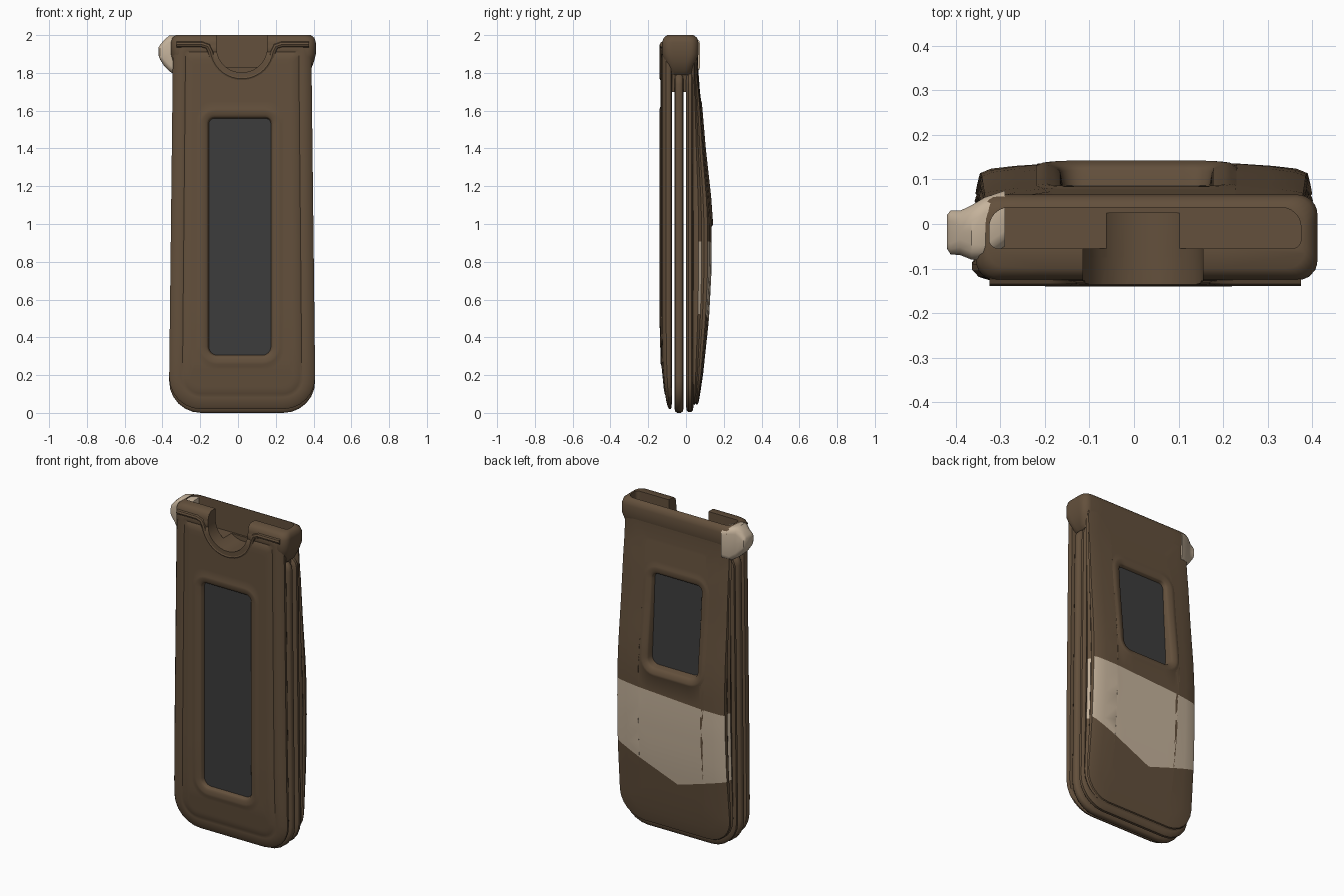
import bpy, bmesh, math
from mathutils import Vector

if "Cube" in bpy.data.objects:
    bpy.data.objects.remove(bpy.data.objects["Cube"])


def material(name, rgb):
    m = bpy.data.materials.new(name)
    m.use_nodes = True
    m.diffuse_color = (*rgb, 1)
    m.node_tree.nodes["Principled BSDF"].inputs["Base Color"].default_value = (*rgb, 1)
    return m


BROWN = material("brown leather", (0.125, 0.08, 0.045))
GREY = material("dark grey panel", (0.045, 0.045, 0.045))
TAN = material("tan patch", (0.56, 0.45, 0.33))


def rounded_rect(x0, x1, y0, y1, r_low, r_high, side=20, arc=6):
    """Points of a rounded rectangle, with evenly divided straight sides."""
    corners = [(x1, y0, -1, 1, r_low, -90), (x1, y1, -1, -1, r_high, 0),
               (x0, y1, 1, -1, r_high, 90), (x0, y0, 1, 1, r_low, 180)]
    arcs = []
    for x, y, sx, sy, r, start in corners:
        angles = [math.radians(start + 90 * i / arc) for i in range(arc + 1)]
        arcs.append([Vector((x + sx * r + r * math.cos(a), y + sy * r + r * math.sin(a)))
                     for a in angles])
    points = []
    for i, a in enumerate(arcs):
        points += a
        end = arcs[(i + 1) % 4][0]
        points += [a[-1].lerp(end, k / side) for k in range(1, side)]
    return points


def finish(obj, angle=40):
    bpy.ops.object.select_all(action="DESELECT")
    obj.select_set(True)
    bpy.context.view_layer.objects.active = obj
    bpy.ops.object.shade_smooth_by_angle(angle=math.radians(angle))


def loft(name, rings, mats, start_mat=0, end_mat=0, edit=None):
    """Bridge rings of equal point count into a closed solid."""
    bm = bmesh.new()
    loops = [[bm.verts.new(p) for p in ring] for ring in rings]
    for a, b in zip(loops, loops[1:]):
        n = len(a)
        for i in range(n):
            j = (i + 1) % n
            bm.faces.new((a[i], a[j], b[j], b[i]))
    bm.faces.new(loops[0]).material_index = start_mat
    bm.faces.new(loops[-1]).material_index = end_mat
    bmesh.ops.recalc_face_normals(bm, faces=bm.faces)
    if edit:
        edit(bm)
    mesh = bpy.data.meshes.new(name)
    bm.to_mesh(mesh)
    bm.free()
    for m in mats:
        mesh.materials.append(m)
    obj = bpy.data.objects.new(name, mesh)
    bpy.context.collection.objects.link(obj)
    return obj


def profile(points):
    """Smoothly interpolated depth as a function of height."""
    def f(z):
        for (a, ya), (b, yb) in zip(points, points[1:]):
            if z <= b:
                s = min(max((z - a) / (b - a), 0), 1)
                return ya + (yb - ya) * s
        return points[-1][1]
    return f


def plate(name, y0, depth, z0, z1, rim, window=None, start_mat=0, end_mat=1, edit=None):
    """Rounded plate from y0 out to depth(z); rim holds (inset, share of depth)."""
    flat = []
    for inset, t in rim:
        pts = rounded_rect(-0.385 + inset, 0.385 - inset, z0 + inset, z1 - inset,
                           max(0.17 - inset, 0.04), max(0.06 - inset, 0.02))
        flat.append(([Vector((0.022 + p.x * (1 - 0.03 * (p.y - 0.3)), p.y)) for p in pts], t))
    if window:
        wx0, wx1, wz0, wz1 = window
        frames = []
        for grow, t in [(0.055, 1), (0.043, 1.06), (0.03, 1.07), (0.015, 1.0),
                        (0.004, 0.95), (0, 0.88), (-0.006, 0.55)]:
            frames.append((rounded_rect(wx0 - grow, wx1 + grow, wz0 - grow, wz1 + grow,
                                        0.05 + grow, 0.035 + grow), t))
        outer, inner = flat[-1], frames[0]
        for k in range(1, 8):
            flat.append(([a.lerp(b, k / 8) for a, b in zip(outer[0], inner[0])], 1))
        flat += frames
    rings = [[(p.x, y0 + (depth(p.y) - y0) * t, p.y) for p in pts] for pts, t in flat]
    return loft(name, rings, [BROWN, GREY, TAN], start_mat, end_mat, edit)


def paint_band(bm):
    """Cut the slanted patch edges into the shell and colour between them."""
    def top(x):
        return 0.885 + 0.06 * x

    def bottom(x):
        return 0.35 + (0.42 * (x + 0.02) if x > -0.02 else -0.31 * (x + 0.02))
    for z, slope in [(0.885, 0.06), (0.358, 0.42), (0.344, -0.31)]:
        bmesh.ops.bisect_plane(bm, geom=bm.verts[:] + bm.edges[:] + bm.faces[:], dist=1e-5,
                               plane_co=(0, 0, z), plane_no=(-slope, 0, 1))
    bm.normal_update()
    for f in bm.faces:
        c = f.calc_center_median()
        if f.normal.y > 0.3 and bottom(c.x) < c.z < top(c.x):
            f.material_index = 2


# Layered plates, front to back
simple_rim = [(0.03, 0), (0.008, 0.1), (0, 0.3), (0, 0.7), (0.008, 0.9), (0.03, 1)]
front_depth = profile([(0, -0.1), (0.1, -0.115), (0.25, -0.13), (0.5, -0.136), (2, -0.136)])
front = plate("front_plate", -0.075, front_depth, 0.02, 1.98,
              [(0.03, 0), (0.006, 0.08), (0, 0.25), (0, 0.5), (0.012, 0.72), (0.04, 0.86),
               (0.062, 0.88), (0.07, 0.84), (0.082, 0.95), (0.11, 1)],
              window=(-0.16, 0.18, 0.3, 1.565))
middle = plate("middle_plate", -0.062, lambda z: -0.012, 0.0, 1.8, simple_rim, start_mat=1)
liner = plate("back_liner", 0.0, lambda z: 0.04, 0.005, 1.8, simple_rim, end_mat=0)
back_depth = profile([(0.03, 0.07), (0.2, 0.09), (0.5, 0.122), (0.75, 0.135), (1.0, 0.136),
                      (1.15, 0.126), (1.4, 0.1), (1.65, 0.08), (1.8, 0.062), (2, 0.068)])
shell = plate("back_shell", 0.03, back_depth, 0.035, 1.97,
              [(0.03, 0), (0.014, 0.15), (0.006, 0.35), (0.016, 0.5), (0.008, 0.62),
               (0.012, 0.8), (0.035, 0.89), (0.09, 0.95), (0.17, 1)],
              window=(-0.165, 0.175, 1.04, 1.6), edit=paint_band)

# Top cap that joins the plates
cap_rings = []
for z, inset in [(1.7, 0.06), (1.79, 0.05), (1.81, 0.028), (1.86, 0.01), (1.9, 0),
                 (1.96, 0), (1.985, 0.007), (2.0, 0.026)]:
    side_in = min(inset, 0.03)
    pts = rounded_rect(-0.355 + inset, 0.412 - inset, -0.126 + side_in, 0.066 - side_in,
                       0.045, 0.045, side=8)
    cap_rings.append([(p.x, p.y, z) for p in pts])
cap = loft("top_cap", cap_rings, [BROWN])

# Cut the long top slot and the round front notch
slot_pts = rounded_rect(-0.325, 0.375, -0.055, 0.037, 0.02, 0.044, side=4)
slot = loft("slot_cutter", [[(p.x, p.y, z) for p in slot_pts] for z in (1.83, 2.1)], [BROWN])
arc = [math.radians(180 + 180 * i / 20) for i in range(21)]
notch_pts = [(0.02 + 0.135 * math.cos(a), 1.937 + 0.135 * math.sin(a)) for a in arc]
notch_pts += [(0.155, 2.1), (-0.115, 2.1)]
notch = loft("notch_cutter", [[(x, y, z) for x, z in notch_pts] for y in (-0.2, 0.025)], [BROWN])
for obj in (front, shell, cap):
    bpy.context.view_layer.objects.active = obj
    for cutter in (slot, notch):
        mod = obj.modifiers.new("cut", "BOOLEAN")
        mod.operation = "DIFFERENCE"
        mod.solver = "EXACT"
        mod.object = cutter
        bpy.ops.object.modifier_apply(modifier=mod.name)
for cutter in (slot, notch):
    bpy.data.objects.remove(cutter)

# Raised bead around the notch and along the cap
path = [(-0.325, 1.95), (-0.19, 1.95), (-0.16, 1.94)]
path += [(0.02 + 0.168 * math.cos(a), 1.937 + 0.168 * math.sin(a)) for a in arc[1:-1]]
path += [(0.2, 1.94), (0.23, 1.95), (0.375, 1.95)]
curve = bpy.data.curves.new("notch_bead", "CURVE")
curve.dimensions = "3D"
curve.bevel_depth = 0.016
curve.bevel_resolution = 2
curve.use_fill_caps = True
spline = curve.splines.new("POLY")
spline.points.add(len(path) - 1)
for point, (x, z) in zip(spline.points, path):
    point.co = (x, -0.123, z, 1)
curve.materials.append(BROWN)
bead = bpy.data.objects.new("notch_bead", curve)
bpy.context.collection.objects.link(bead)
bpy.ops.object.select_all(action="DESELECT")
bead.select_set(True)
bpy.context.view_layer.objects.active = bead
bpy.ops.object.convert(target="MESH")

# Tan knob on the end of the cap
knob_rings = []
for x, ya, yb, za, zb in [(-0.29, -0.05, 0.075, 1.8, 1.985), (-0.335, -0.082, 0.06, 1.79, 1.997),
                          (-0.365, -0.08, 0.042, 1.81, 1.997), (-0.39, -0.07, 0.03, 1.835, 1.975),
                          (-0.412, -0.068, 0.03, 1.87, 1.95), (-0.42, -0.055, 0.02, 1.89, 1.935)]:
    r = 0.3 * (zb - za)
    knob_rings.append([(x, p.x, p.y) for p in
                       rounded_rect(ya, yb, za, zb, min(r, 0.035), min(r, 0.035), side=2, arc=3)])
knob = loft("side_knob", knob_rings, [TAN])

for obj in (front, middle, liner, shell, cap, bead, knob):
    finish(obj)
